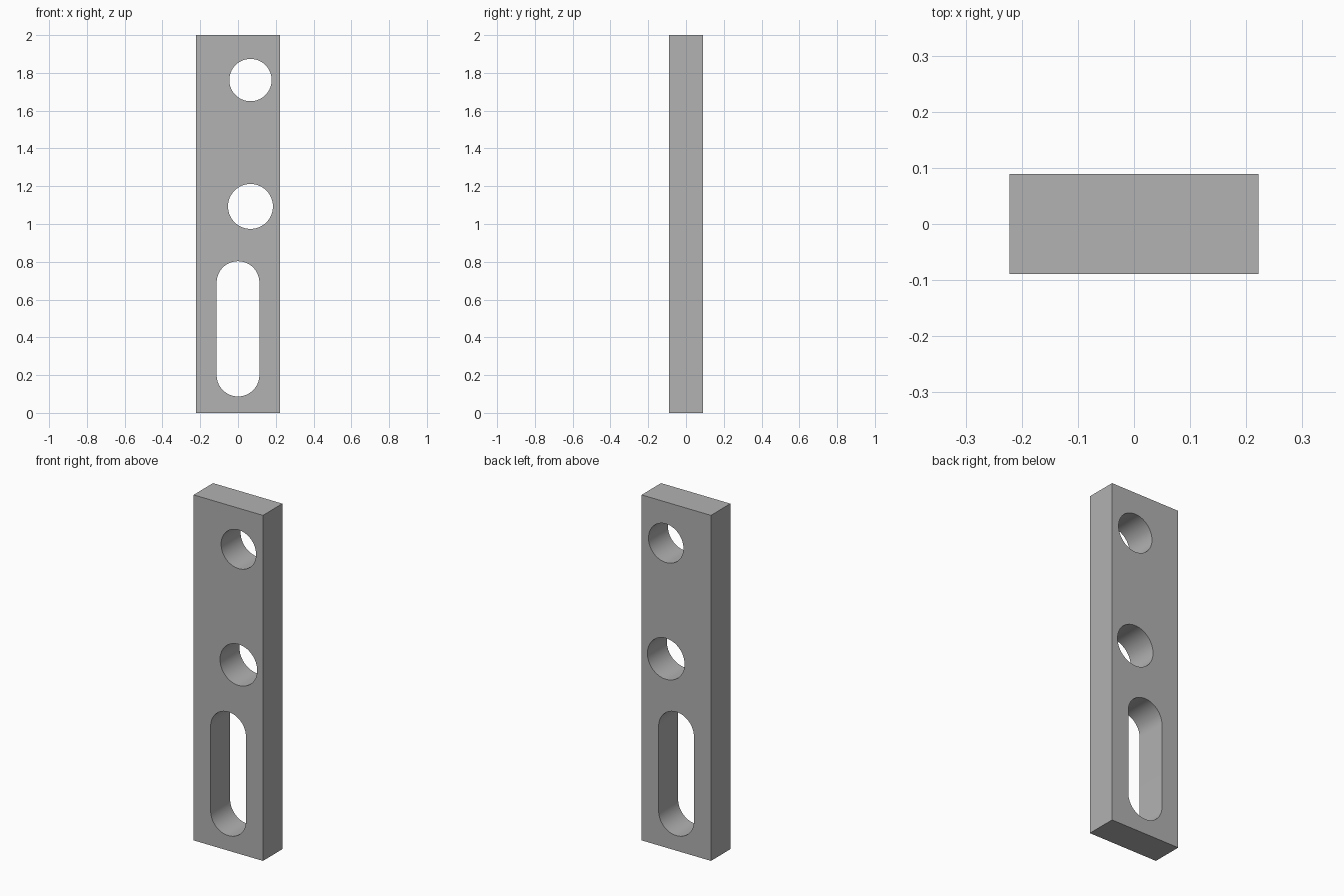
import bpy, bmesh, math

cube = bpy.data.objects.get("Cube")
if cube:
    bpy.data.objects.remove(cube, do_unlink=True)

WIDTH, DEPTH, HEIGHT = 0.444, 0.178, 2.0

# Plain grey metal
grey = bpy.data.materials.new("grey_metal")
grey.use_nodes = True
colour = (0.445, 0.445, 0.445, 1)
grey.diffuse_color = colour
grey.node_tree.nodes["Principled BSDF"].inputs["Base Color"].default_value = colour


def add_object(name, bm):
    mesh = bpy.data.meshes.new(name)
    bmesh.ops.recalc_face_normals(bm, faces=bm.faces[:])
    bm.to_mesh(mesh)
    bm.free()
    mesh.materials.append(grey)
    obj = bpy.data.objects.new(name, mesh)
    bpy.context.collection.objects.link(obj)
    return obj


def add_cutter(name, x, z_low, z_high, radius, steps=32):
    """Rounded slot through the depth; a round hole when z_low equals z_high."""
    bm = bmesh.new()
    outline = []
    for centre, start in ((z_high, 0), (z_low, math.pi)):
        last = steps if z_low == z_high else steps + 1
        for i in range(last):
            a = start + math.pi * i / steps
            outline.append(bm.verts.new((x + radius * math.cos(a), -DEPTH,
                                         centre + radius * math.sin(a))))
    face = bm.faces.new(outline)
    result = bmesh.ops.extrude_face_region(bm, geom=[face])
    moved = [v for v in result["geom"] if isinstance(v, bmesh.types.BMVert)]
    bmesh.ops.translate(bm, verts=moved, vec=(0, 2 * DEPTH, 0))
    obj = add_object(name, bm)
    obj.hide_render = True
    return obj


# Flat bar
bm = bmesh.new()
bmesh.ops.create_cube(bm, size=1)
bmesh.ops.scale(bm, verts=bm.verts, vec=(WIDTH, DEPTH, HEIGHT))
bmesh.ops.translate(bm, verts=bm.verts, vec=(0, 0, HEIGHT / 2))
plate = add_object("mounting_plate", bm)

# Two offset round holes and a central slot
cutters = [
    add_cutter("upper_hole_cutter", 0.066, 1.762, 1.762, 0.112),
    add_cutter("middle_hole_cutter", 0.066, 1.093, 1.093, 0.119),
    add_cutter("slot_cutter", 0, 0.2, 0.69, 0.113),
]
bpy.ops.object.select_all(action="DESELECT")
plate.select_set(True)
bpy.context.view_layer.objects.active = plate
for cutter in cutters:
    mod = plate.modifiers.new(cutter.name, "BOOLEAN")
    mod.operation = "DIFFERENCE"
    mod.solver = "EXACT"
    mod.object = cutter
    bpy.ops.object.modifier_apply(modifier=mod.name)
    bpy.data.objects.remove(cutter, do_unlink=True)

# Smooth bores with crisp rims
bpy.ops.object.shade_smooth_by_angle(angle=math.radians(30))
